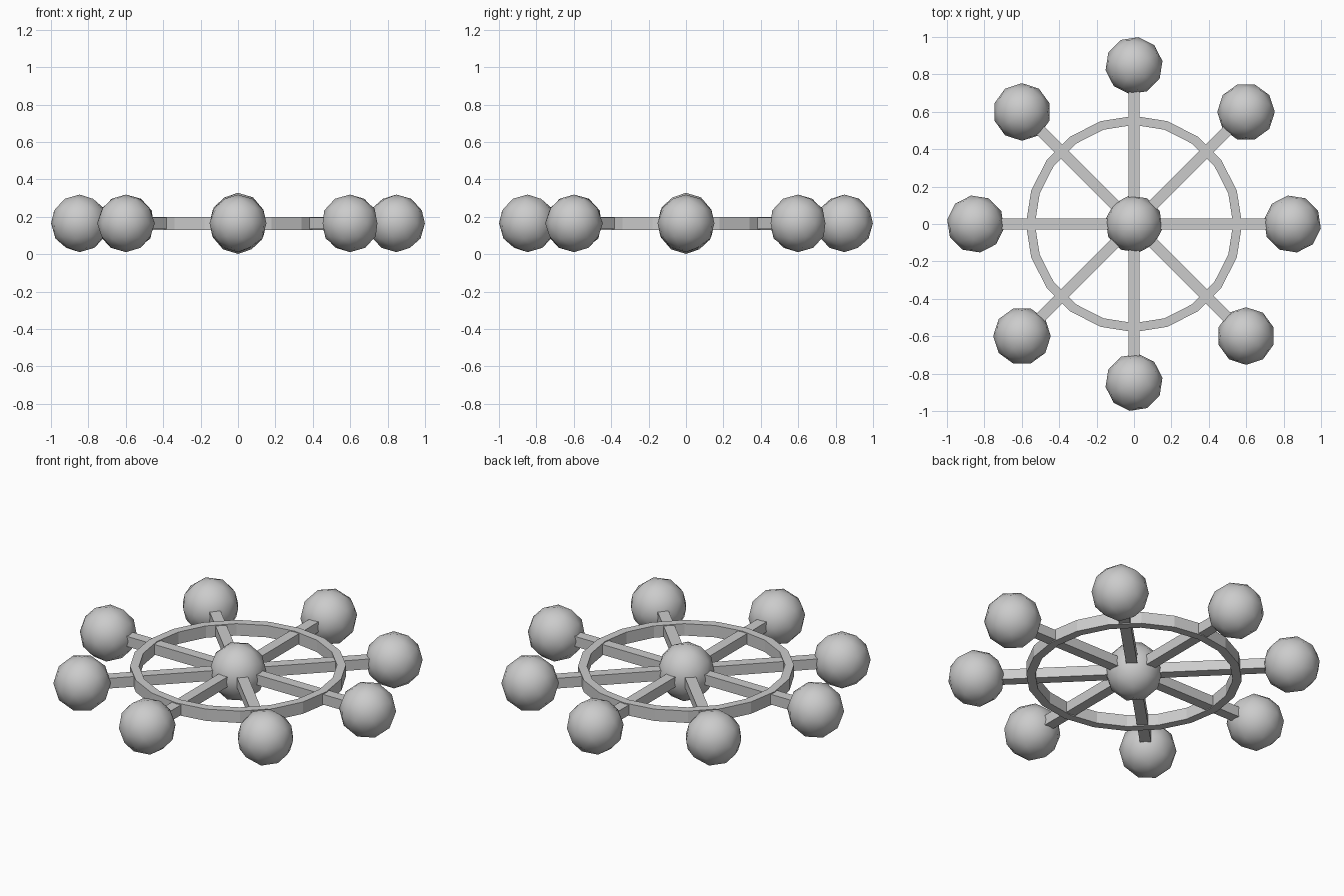
import bpy
import bmesh
import math
from mathutils import Matrix

cube = bpy.data.objects.get("Cube")
if cube:
    bpy.data.objects.remove(cube, do_unlink=True)

MID = 0.165        # height of the wheel's centre plane
REACH = 0.847      # centre of hub to centre of each ball
BALL_R = 0.154

grey = bpy.data.materials.new("plain grey")
grey.use_nodes = True
grey.diffuse_color = (0.6, 0.6, 0.6, 1)
bsdf = next(n for n in grey.node_tree.nodes if n.type == 'BSDF_PRINCIPLED')
bsdf.inputs["Base Color"].default_value = grey.diffuse_color


def finish(name, bm, smooth=False):
    """Turn a bmesh into a named, coloured object."""
    bmesh.ops.recalc_face_normals(bm, faces=bm.faces)
    for f in bm.faces:
        f.smooth = smooth
    mesh = bpy.data.meshes.new(name)
    bm.to_mesh(mesh)
    bm.free()
    mesh.materials.append(grey)
    obj = bpy.data.objects.new(name, mesh)
    bpy.context.collection.objects.link(obj)
    return obj


def ball(name, radius, x, y, turn, stretch=1.0):
    bm = bmesh.new()
    place = (Matrix.Translation((x, y, MID)) @ Matrix.Rotation(turn, 4, 'Z')
             @ Matrix.Diagonal((1, 1, stretch, 1)))
    bmesh.ops.create_icosphere(bm, subdivisions=2, radius=radius, matrix=place)
    return finish(name, bm, smooth=True)


# Central hub
ball("hub", BALL_R, 0, 0, math.radians(9), 1.06)

# Outer balls
for i in range(8):
    a = i * math.pi / 4
    ball(f"ball_{i + 1}", BALL_R, REACH * math.cos(a), REACH * math.sin(a),
         a + math.radians(9))

# Spokes: four bars that cross the hub
for i in range(4):
    bm = bmesh.new()
    place = (Matrix.Translation((0, 0, MID)) @ Matrix.Rotation(i * math.pi / 4, 4, 'Z')
             @ Matrix.Diagonal((2 * REACH - 0.2, 0.06, 0.06, 1)))
    bmesh.ops.create_cube(bm, size=1, matrix=place)
    finish(f"spoke_{i + 1}", bm)

# Ring: rectangular section spun into a faceted hoop
bm = bmesh.new()
section = [bm.verts.new((r, 0, MID + z)) for r, z in
           ((0.53, -0.035), (0.578, -0.035), (0.578, 0.035), (0.53, 0.035))]
edges = [bm.edges.new((section[k], section[(k + 1) % 4])) for k in range(4)]
bmesh.ops.spin(bm, geom=section + edges, cent=(0, 0, 0), axis=(0, 0, 1),
               angle=math.tau, steps=20)
bmesh.ops.remove_doubles(bm, verts=bm.verts, dist=0.001)
finish("ring", bm)
